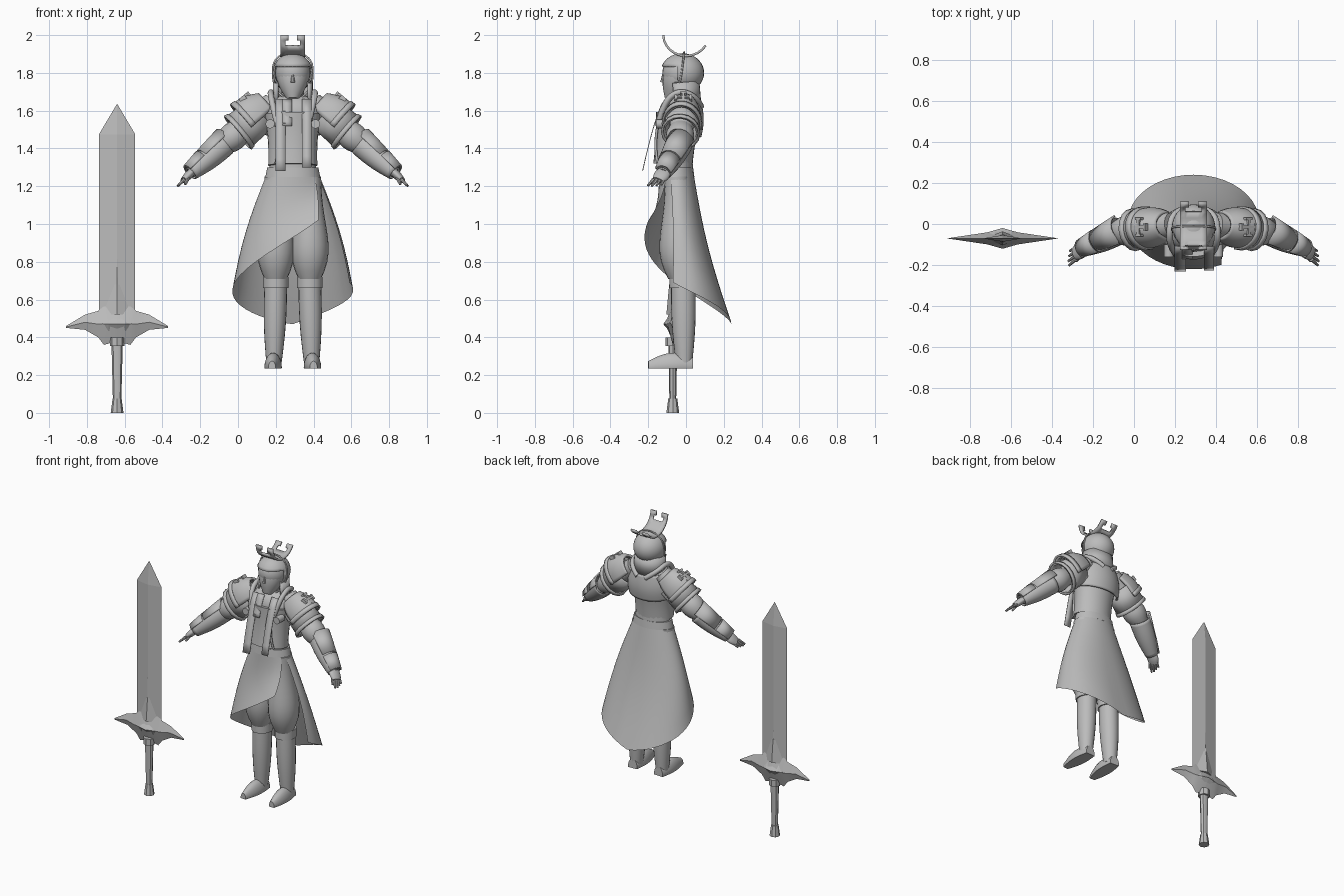
import bpy, bmesh
from math import radians, sin, cos, pi
from mathutils import Vector, Matrix

default_cube = bpy.data.objects.get("Cube")
if default_cube:
    bpy.data.objects.remove(default_cube)

grey = bpy.data.materials.new("plain_grey")
grey.use_nodes = True
grey.diffuse_color = (0.5, 0.5, 0.5, 1)
grey.node_tree.nodes["Principled BSDF"].inputs["Base Color"].default_value = grey.diffuse_color

FIGURE = Vector((.29, 0, 0))
SWORD = Vector((-.64, -.07, 0))
UP = Vector((0, 0, 1))
BACK = Vector((0, 1, 0))


def finish(name, bm, origin=FIGURE, mirror=False, thickness=0, crease=40):
    """Turn a bmesh into a shaded object, optionally thickened and mirrored."""
    bmesh.ops.recalc_face_normals(bm, faces=bm.faces[:])
    mesh = bpy.data.meshes.new(name)
    bm.to_mesh(mesh)
    bm.free()
    mesh.shade_smooth()
    mesh.set_sharp_from_angle(angle=radians(crease))
    mesh.materials.append(grey)
    part = bpy.data.objects.new(name, mesh)
    part.location = origin
    bpy.context.scene.collection.objects.link(part)
    if thickness:
        shell = part.modifiers.new("thickness", "SOLIDIFY")
        shell.thickness = thickness
        shell.offset = 0
    if mirror:
        part.modifiers.new("mirror", "MIRROR").use_mirror_merge = False


def bridge(bm, rings, closed=False):
    """Join neighbouring rows of vertices with quads."""
    for low, high in zip(rings, rings[1:]):
        for j in range(len(low) if closed else len(low) - 1):
            k = (j + 1) % len(low)
            bm.faces.new((low[j], low[k], high[k], high[j]))


def limb(name, start, end, radius, end_radius=None, bulge=0, skew=1, depth=1,
         sides=20, arc=None, hollow=False, floor=None, **options):
    """Tapered elliptical tube from start to end, swelling by a sine curve."""
    start, end = Vector(start), Vector(end)
    end_radius = radius if end_radius is None else end_radius
    along = (end - start).normalized()
    across = UP if abs(along.y) > .9 else BACK
    across = (across - along * across.dot(along)).normalized()
    side = across.cross(along)
    first, last = arc or (0, 360)
    steps = 12 if bulge else 1
    bm = bmesh.new()
    rings = []
    for i in range(steps + 1):
        t = i / steps
        r = radius + (end_radius - radius) * t + bulge * sin(pi * t ** skew)
        ring = []
        for j in range(sides + 1 if arc else sides):
            angle = radians(first + (last - first) * j / sides)
            point = start.lerp(end, t) + r * (side * cos(angle) + across * depth * sin(angle))
            if floor:
                point.z = max(point.z, floor)
            ring.append(bm.verts.new(point))
        rings.append(ring)
    bridge(bm, rings, closed=not arc)
    if not (arc or hollow):
        bm.faces.new(rings[0])
        bm.faces.new(rings[-1])
    finish(name, bm, **options)


def ball(name, centre, size, cut=None, **options):
    """Ellipsoid, with the faces chosen by the cut rule removed."""
    bm = bmesh.new()
    shape = Matrix.Translation(centre) @ Matrix.Diagonal((*size, 1))
    bmesh.ops.create_uvsphere(bm, u_segments=28, v_segments=18, radius=1, matrix=shape)
    if cut:
        unwanted = [f for f in bm.faces if cut(f.calc_center_median())]
        bmesh.ops.delete(bm, geom=unwanted, context='FACES')
    finish(name, bm, **options)


def cords(name, path, radius):
    """A pair of round cords, one on each side of the body."""
    curve = bpy.data.curves.new(name, "CURVE")
    curve.dimensions = "3D"
    curve.bevel_depth = radius
    curve.use_fill_caps = True
    for flip in (-1, 1):
        spline = curve.splines.new("NURBS")
        spline.points.add(len(path) - 1)
        for point, (x, y, z) in zip(spline.points, path):
            point.co = (x * flip, y, z, 1)
        spline.use_endpoint_u = True
        spline.order_u = 3
    curve.materials.append(grey)
    part = bpy.data.objects.new(name, curve)
    part.location = FIGURE
    bpy.context.scene.collection.objects.link(part)


# Head, neck and hair
ball("skull", (0, -.02, 1.8), (.093, .105, .1))
limb("face", (0, -.03, 1.8), (0, -.085, 1.66), .09, .03, bulge=.012)
limb("nose", (0, -.12, 1.8), (0, -.125, 1.75), .004, .012, sides=8)
limb("neck", (0, -.01, 1.6), (0, -.02, 1.72), .06)
ball("hair", (0, -.02, 1.8), (.102, .112, .1), thickness=.008,
     cut=lambda c: c.z < 1.72 or (c.y < -.05 and c.z < 1.84))
cords("head_strap", [(0, -.01, 1.91), (.1, -.01, 1.9), (.11, -.03, 1.75), (.06, -.06, 1.67), (0, -.09, 1.65)], .005)

# Curved crown with hooked prongs at both ends
columns = (-.065, -.038, -.022, .022, .038, .065)
rows = 10
bm = bmesh.new()
grid = []
for i in range(rows + 1):
    angle = radians(180 + 150 * i / rows)
    grid.append([bm.verts.new((x, .12 * cos(angle), 2 + .11 * sin(angle))) for x in columns])
for i in range(rows):
    from_end = min(i, rows - 1 - i)
    for j in range(len(columns) - 1):
        slot = j == 2 and from_end < 2
        hook = j in (1, 3) and from_end == 1
        if not (slot or hook):
            bm.faces.new((grid[i][j], grid[i][j + 1], grid[i + 1][j + 1], grid[i + 1][j]))
bmesh.ops.delete(bm, geom=[v for v in bm.verts if not v.link_faces], context='VERTS')
finish("crown", bm, thickness=.012)

# Torso, jacket and collar
limb("waist", (0, -.05, 1.2), (0, -.05, 1.36), .13, .12, depth=.7)
limb("belt", (0, -.05, 1.25), (0, -.05, 1.3), .145, .135, depth=.65)
limb("jacket", (0, -.07, 1.31), (0, -.04, 1.58), .13, .15, bulge=-.008, depth=.8, sides=28)
ball("shoulders", (0, -.025, 1.58), (.155, .11, .11))
limb("back_yoke", (0, -.04, 1.48), (0, -.01, 1.65), .155, .12, bulge=.015, depth=.75, arc=(0, 180), thickness=.012)
limb("collar", (0, -.01, 1.63), (0, -.02, 1.75), .1, depth=.85, arc=(-35, 215), thickness=.012)
cords("lapel_rolls", [(.03, .08, 1.62), (.1, .06, 1.67), (.12, -.04, 1.71), (.11, -.12, 1.64), (.08, -.15, 1.52)], .016)
cords("jacket_seams", [(.08, -.15, 1.52), (.07, -.17, 1.42), (.09, -.15, 1.32)], .007)
limb("brooch", (.12, -.1, 1.53), (.12, -.16, 1.53), .024, mirror=True)


def scarf_tail(name, x, width, length):
    """Hanging cloth strip that swings away from the chest."""
    bm = bmesh.new()
    strip = []
    for i in range(7):
        drop = length * i / 6
        y = -.11 - .12 * (drop / .38) ** .7
        strip.append([bm.verts.new((x + offset, y, 1.66 - drop)) for offset in (-width / 2, width / 2)])
    bridge(bm, strip)
    finish(name, bm, thickness=.004)


scarf_tail("right_scarf_tail", x=-.065, width=.055, length=.38)
scarf_tail("left_scarf_tail", x=.075, width=.05, length=.36)
scarf_tail("short_scarf_tail", x=-.03, width=.05, length=.14)

# Arms, placed by their joints
shoulder = Vector((.15, -.01, 1.6))
elbow = Vector((.38, -.04, 1.41))
wrist = Vector((.54, -.12, 1.27))
fingertip = Vector((.61, -.17, 1.2))


def on_arm(name, joint, next_joint, begin, stop, radius, end_radius, **options):
    limb(name, joint.lerp(next_joint, begin), joint.lerp(next_joint, stop), radius, end_radius, mirror=True, **options)


on_arm("upper_arm", shoulder, elbow, -.2, 1, .06, .05, bulge=.01)
on_arm("forearm", elbow, wrist, 0, 1, .05, .026, bulge=.008)
on_arm("sleeve_puff", shoulder, elbow, .5, 1, .06, .05, bulge=.02)
on_arm("gauntlet", elbow, wrist, -.1, 1, .065, .038, bulge=.008, hollow=True, thickness=.006)

# Layered arm and shoulder armour, with the plates covering the upper side only
on_arm("elbow_plate", elbow, wrist, -.2, .5, .08, .064, depth=.9, arc=(110, 250), thickness=.01)
on_arm("wrist_plate", elbow, wrist, .55, 1, .064, .05, depth=.9, arc=(110, 250), thickness=.01)
on_arm("arm_guard", shoulder, elbow, .1, .6, .09, .1, depth=.9, sides=16, hollow=True, thickness=.014)
on_arm("arm_guard_rim", shoulder, elbow, .54, .62, .105, .11, depth=.9, sides=16, hollow=True, thickness=.012)
on_arm("shoulder_plate", shoulder, elbow, -.1, .38, .085, .125, bulge=.015, depth=.72, arc=(80, 280), thickness=.016)
on_arm("shoulder_plate_rim", shoulder, elbow, .3, .4, .135, .137, depth=.74, arc=(80, 280), thickness=.012)

# Raised cross with flared ends on each shoulder plate
slope = (elbow - shoulder).to_2d().length and Vector((elbow.x - shoulder.x, 0, elbow.z - shoulder.z)).normalized()
outward = BACK.cross(slope) * -1
basis = Matrix((slope, BACK, outward)).transposed().to_4x4()
place = Matrix.Translation(shoulder.lerp(elbow, .16) + outward * .122) @ basis
bm = bmesh.new()
for direction in range(4):
    turn = Matrix.Rotation(direction * pi / 2, 4, 'Z')
    for distance, length, width in ((.02, .04, .014), (.04, .012, .036)):
        block = Matrix.Translation((distance, 0, 0)) @ Matrix.Diagonal((length, width, .024, 1))
        bmesh.ops.create_cube(bm, size=1, matrix=place @ turn @ block)
finish("shoulder_cross", bm, mirror=True)

# Hands with four fingers and a thumb
on_arm("palm", wrist, fingertip, -.1, .55, .02, .016, bulge=.004, depth=1.9)
knuckles = wrist.lerp(fingertip, .5)
for i, finger in enumerate(("index", "middle", "ring", "little")):
    spread = BACK * .019 * (i - 1.5)
    reach = .5 - .05 * abs(i - 1)
    tip = knuckles + spread * 1.2 + (fingertip - wrist) * reach
    limb(finger + "_finger", knuckles + spread, tip, .01, .006, sides=8, mirror=True)
limb("thumb", wrist - BACK * .02, wrist + Vector((.03, -.06, -.06)), .012, .007, sides=8, mirror=True)

# Wrap skirt: elliptical hem, lowest at the back and rising to the front overlap
bm = bmesh.new()
panels = []
for i in range(-12, 25):
    if i > 0:
        sweep = i / 24
        angle, rise, shift = 90 + 205 * sweep, .55 * sweep ** 1.4, 30 * sweep ** 4
    else:
        sweep = -i / 12
        angle, rise, shift = 90 - 110 * sweep, .22 * sweep, 0
    a, b = radians(angle), radians(angle + shift)
    waist = Vector((.142 * cos(b), -.05 + .092 * sin(b), 1.255))
    hem = Vector((.32 * cos(a), .01 + .23 * sin(a), .47 + rise))
    panel = []
    for step in range(9):
        t = step / 8
        swell = Vector((cos(a), -sin(a), 0)) * .02 * sin(pi * t)
        panel.append(bm.verts.new(waist.lerp(hem, t) + swell))
    panels.append(panel)
bridge(bm, panels)
finish("wrap_skirt", bm, crease=60)

# Baggy trousers, boots and feet
limb("trousers", (.09, -.05, 1.25), (.09, -.03, .71), .06, bulge=.04, skew=2, depth=1.05, mirror=True)
limb("boot_cuff", (.09, -.015, .66), (.09, -.015, .72), .068, depth=1.08, mirror=True)
limb("boot", (.09, -.015, .68), (.1, -.01, .26), .06, .04, bulge=.008, depth=1.07, mirror=True)
limb("foot", (.1, .035, .24), (.11, -.2, .24), .035, .02, bulge=.018, depth=1.7, floor=.235, mirror=True)

# Great sword: diamond blade, tapering spine, grip and pommel
sword_part = dict(sides=4, origin=SWORD, crease=5)
limb("blade", UP * .5, UP * 1.475, .096, depth=.17, **sword_part)
limb("blade_tip", UP * 1.475, UP * 1.635, .096, .001, depth=.17, **sword_part)
limb("spine_root", UP * .52, UP * .68, .085, .048, depth=.4, **sword_part)
limb("blade_spine", UP * .6, UP * 1.03, .05, .044, depth=.35, **sword_part)
limb("guard_socket", UP * .355, UP * .4, .038, sides=8, origin=SWORD)
limb("grip", UP * .05, UP * .37, .022, .03, depth=.8, sides=8, origin=SWORD)
limb("pommel", UP * 0, UP * .075, .034, .024, sides=8, origin=SWORD)


def guard(name, scale, depth):
    """Winged guard with a ridged section that thins towards the pointed ends."""
    outline = ((0, .56, .38), (.07, .58, .36), (.1, .54, .4), (.17, .52, .44), (.27, .46, .45))
    bm = bmesh.new()
    ribs = []
    for x, top, bottom in outline:
        middle = (top + bottom) / 2
        half = (top - bottom) / 2 * scale
        thick = depth * (1.01 - x / .27)
        section = ((0, half), (thick, 0), (0, -half), (-thick, 0))
        ribs.append([bm.verts.new((x * scale, y, middle + z)) for y, z in section])
    bridge(bm, ribs, closed=True)
    bm.faces.new(ribs[-1])
    finish(name, bm, origin=SWORD, mirror=True, crease=15)


guard("winged_guard", scale=1, depth=.04)
guard("guard_crest", scale=.65, depth=.05)
